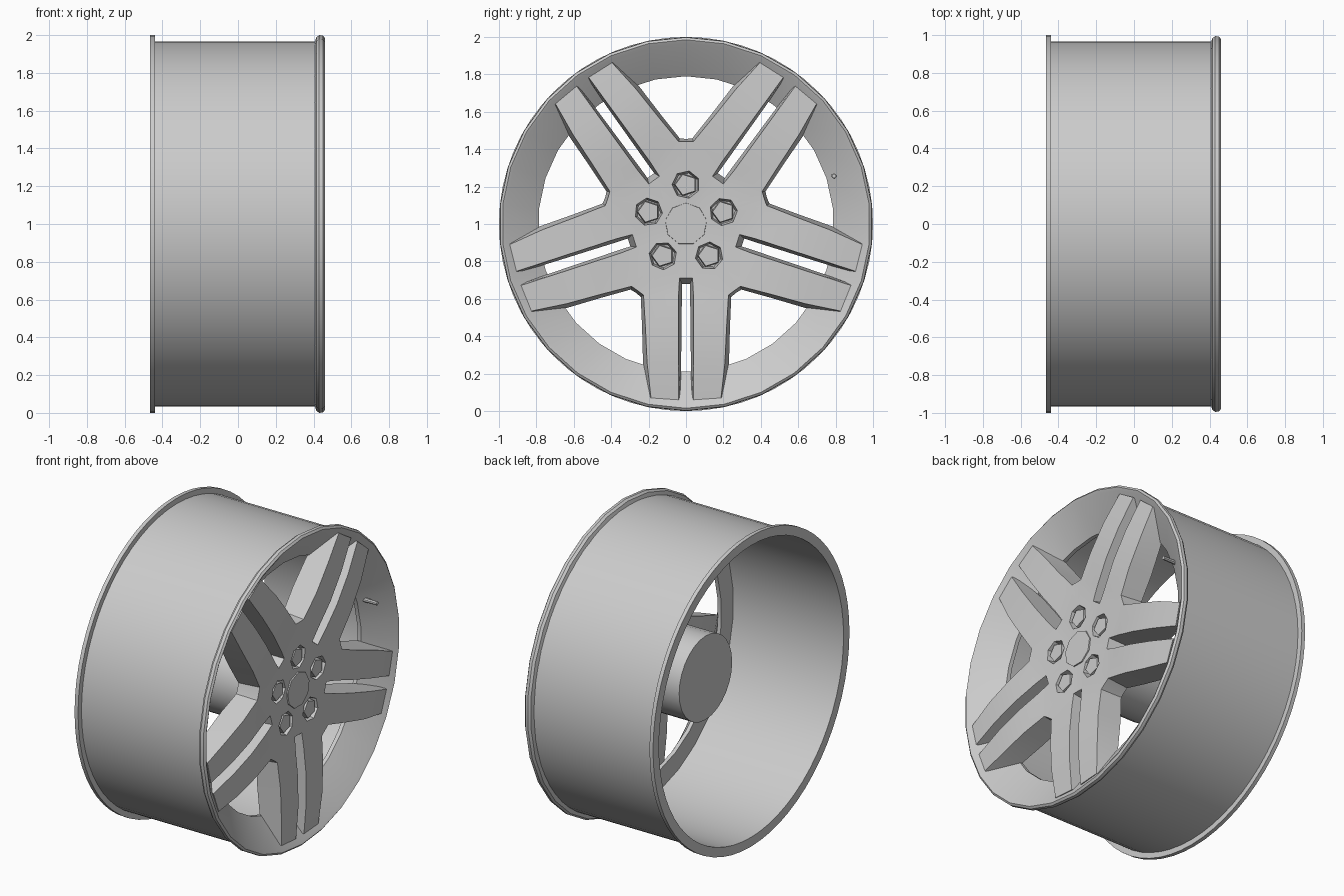
import bpy, bmesh
from math import sin, cos, pi, radians
from mathutils import Matrix, Vector

if "Cube" in bpy.data.objects:
    bpy.data.objects.remove(bpy.data.objects["Cube"])

# Wheel axis runs along x through (0, 0, 1)
SPOKES = [radians(270 + 72 * k) for k in range(5)]
WINDOWS = [a + radians(36) for a in SPOKES]


def finish(name, bm, angle=30):
    bmesh.ops.recalc_face_normals(bm, faces=bm.faces)
    me = bpy.data.meshes.new(name)
    bm.to_mesh(me)
    bm.free()
    ob = bpy.data.objects.new(name, me)
    bpy.context.collection.objects.link(ob)
    bpy.ops.object.select_all(action='DESELECT')
    ob.select_set(True)
    bpy.context.view_layer.objects.active = ob
    if angle:
        bpy.ops.object.shade_smooth_by_angle(angle=radians(angle))
    return ob


def lathe(name, profile, sides, angle=30):
    """Revolve a closed (x, radius) profile about the wheel axis."""
    bm = bmesh.new()
    rings = []
    for i in range(sides):
        a = 2 * pi * i / sides + pi / 2
        rings.append([bm.verts.new((x, r * cos(a), 1 + r * sin(a))) for x, r in profile])
    n = len(profile)
    for i in range(sides):
        p, q = rings[i], rings[(i + 1) % sides]
        for j in range(n):
            k = (j + 1) % n
            bm.faces.new((p[j], p[k], q[k], q[j]))
    return finish(name, bm, angle)


def add_rod(bm, x0, x1, r0, r1, sides, radius=0, angle=0):
    """Capped rod parallel to x at polar position (radius, angle)."""
    loc = Vector(((x0 + x1) / 2, radius * cos(angle), 1 + radius * sin(angle)))
    m = (Matrix.Translation(loc) @ Matrix.Rotation(angle, 4, 'X')
         @ Matrix.Rotation(pi / 2, 4, 'Y') @ Matrix.Rotation(pi / 2, 4, 'Z'))
    bmesh.ops.create_cone(bm, cap_ends=True, segments=sides, radius1=r0,
                          radius2=r1, depth=x1 - x0, matrix=m)


def rods(name, places, *args, angle=30):
    bm = bmesh.new()
    for radius, a in places:
        add_rod(bm, *args, radius, a)
    return finish(name, bm, angle)


# Barrel with the rear flange
lathe("barrel", [(-.465, 1), (-.44, 1), (-.44, .965), (.41, .965),
                 (.41, .94), (-.465, .94)], 64)

# Front lip and the cone sloping in to the window openings
lathe("front_lip", [(.405, .96), (.415, .99), (.43, 1), (.45, .998), (.46, .985),
                    (.45, .967), (.325, .79), (.30, .79), (.32, .94)], 30, 25)

# Spoked face: half a sector, mirrored and repeated five times
# each row: along, across, x for the front surface, then the same for the back
c, s = cos(radians(36)), sin(radians(36))
PTS = [
    (0, 0, .42, 0, 0, .30),
    (.29, 0, .43, .32, 0, .30),
    (.29, .035, .43, .32, .022, .30),
    (.38, .04, .44, .38, .022, .30),
    (.38, .227, .44, .39, .242, .30),
    (.44 * c, .44 * s, .44, .455 * c, .455 * s, .30),
    (.55, .04, .457, .55, .024, .30),
    (.55, .217, .455, .55, .235, .30),
    (.74, .04, .458, .74, .026, .315),
    (.74, .208, .455, .74, .23, .315),
    (.94, .04, .442, .93, .03, .40),
    (.93, .187, .442, .92, .212, .40),
]
FACES = [(0, 1, 2), (0, 2, 4), (2, 3, 4), (0, 4, 5),
         (3, 6, 7, 4), (6, 8, 9, 7), (8, 10, 11, 9)]
EDGE = [1, 2, 3, 6, 8, 10, 11, 9, 7, 4, 5]
bm = bmesh.new()
for a in SPOKES:
    for side in (1, -1):
        def put(u, v, x):
            v *= side
            return bm.verts.new((x, u * cos(a) - v * sin(a), 1 + u * sin(a) + v * cos(a)))
        top = [put(*p[:3]) for p in PTS]
        bot = [put(*p[3:]) for p in PTS]
        for f in FACES:
            bm.faces.new([top[i] for i in f])
            bm.faces.new([bot[i] for i in reversed(f)])
        for i, j in zip(EDGE, EDGE[1:]):
            bm.faces.new((top[i], top[j], bot[j], bot[i]))
bmesh.ops.remove_doubles(bm, verts=bm.verts, dist=.0005)
face = finish("spoked_face", bm, 0)

# Pockets for the wheel nuts
lugs = [(.21, a) for a in WINDOWS]
cutter = rods("nut_pocket_cutter", lugs, .37, .49, .064, .086, 7, angle=0)
cutter.hide_render = True
mod = face.modifiers.new("nut_pockets", 'BOOLEAN')
mod.object = cutter
mod.operation = 'DIFFERENCE'
mod.solver = 'EXACT'
bpy.ops.object.select_all(action='DESELECT')
face.select_set(True)
bpy.context.view_layer.objects.active = face
bpy.ops.object.modifier_apply(modifier=mod.name)
bpy.data.objects.remove(cutter)
bpy.ops.object.shade_smooth_by_angle(angle=radians(25))

# Nuts, centre cap, rear hub and valve
rods("wheel_nuts", lugs, .35, .425, .066, .058, 5)
rods("centre_cap", [(0, 0)], .38, .432, .118, .112, 9)
rods("rear_hub", [(0, 0)], -.14, .31, .27, .27, 28)
rods("valve_stem", [(.832, radians(18))], .33, .44, .014, .012, 8)
